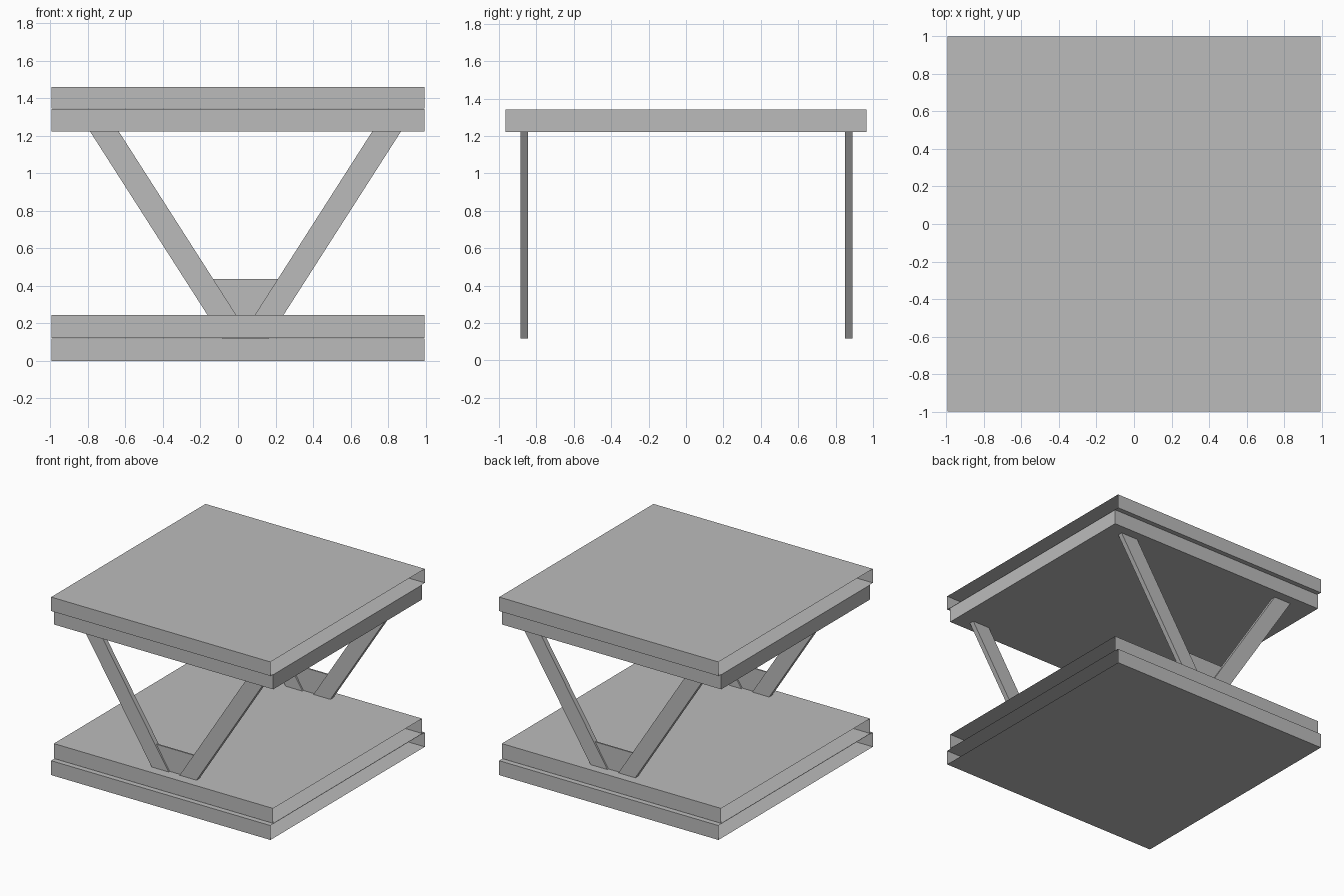
import bpy, bmesh

cube = bpy.data.objects.get("Cube")
if cube:
    bpy.data.objects.remove(cube, do_unlink=True)

grey = bpy.data.materials.new("plain grey")
grey.use_nodes = True
colour = (0.5, 0.5, 0.5, 1)
grey.diffuse_color = colour
grey.node_tree.nodes["Principled BSDF"].inputs["Base Color"].default_value = colour


def finish(name, bm):
    mesh = bpy.data.meshes.new(name)
    bm.to_mesh(mesh)
    bm.free()
    mesh.materials.append(grey)
    obj = bpy.data.objects.new(name, mesh)
    bpy.context.collection.objects.link(obj)
    return obj


def slab(name, half_y, z0, z1, open_ends):
    """Sheet box spanning the full width, optionally without its two side ends."""
    bm = bmesh.new()
    bmesh.ops.create_cube(bm, size=1)
    for v in bm.verts:
        v.co = (v.co.x * 2 * HALF_X, v.co.y * 2 * half_y, z1 if v.co.z > 0 else z0)
    bm.normal_update()
    if open_ends:
        ends = [f for f in bm.faces if abs(f.normal.x) > 0.9]
        bmesh.ops.delete(bm, geom=ends, context='FACES_ONLY')
    return finish(name, bm)


def prism(name, outline, y, depth):
    """Upright plate: an outline in x and z, given depth along y."""
    bm = bmesh.new()
    face = bm.faces.new([bm.verts.new((x, y - depth / 2, z)) for x, z in outline])
    back = bmesh.ops.extrude_face_region(bm, geom=[face])["geom"]
    for v in back:
        if isinstance(v, bmesh.types.BMVert):
            v.co.y += depth
    bmesh.ops.recalc_face_normals(bm, faces=bm.faces[:])
    return finish(name, bm)


HALF_X = 0.995

# Stacked boards
slab("base_board", 1.0, 0, 0.118, True)
slab("base_upper_board", 0.965, 0.123, 0.245, True)
slab("top_under_board", 0.965, 1.222, 1.342, False)
slab("top_board", 1.0, 1.345, 1.46, True)

# V-shaped leg frames, front and back
MID = 0.04          # frame centre in x
LOW, HIGH = 0.117, 1.223
SLOPE = 0.64        # sideways lean per unit of height
WIDTH = 0.153


def inner(z):
    """Distance from the frame centre to the inner edge of a leg."""
    return 0.05 + SLOPE * (z - 0.245)


for end, y in (("front", -0.865), ("back", 0.87)):
    for side, s in (("left", 1), ("right", -1)):
        outline = [(MID + s * inner(LOW), LOW), (MID + s * (inner(LOW) + WIDTH), LOW),
                   (MID + s * (inner(HIGH) + WIDTH), HIGH), (MID + s * inner(HIGH), HIGH)]
        prism(f"{end}_{side}_leg", outline, y, 0.04)
    # Gusset plate filling the foot of the V
    top, foot = 0.435, 0.2
    gusset = [(MID - inner(foot), foot), (MID + inner(foot), foot),
              (MID + inner(top), top), (MID - inner(top), top)]
    prism(f"{end}_gusset", gusset, y, 0.012)
